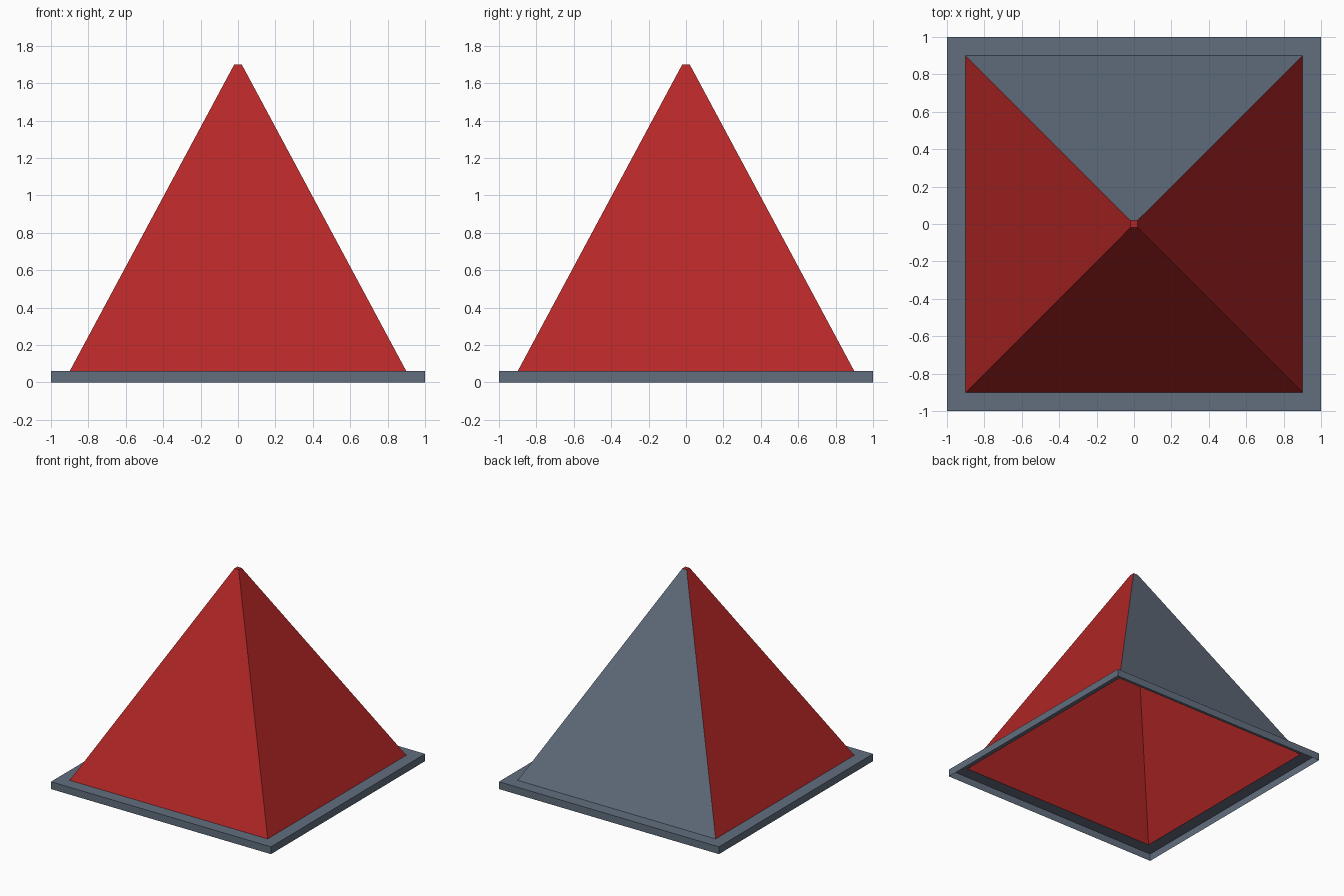
import bpy, bmesh

if "Cube" in bpy.data.objects:
    bpy.data.objects.remove(bpy.data.objects["Cube"])


def material(name, rgb):
    m = bpy.data.materials.new(name)
    m.diffuse_color = (*rgb, 1)
    m.use_nodes = True
    m.node_tree.nodes["Principled BSDF"].inputs["Base Color"].default_value = m.diffuse_color
    return m


red = material("red", (0.46, 0.02, 0.02))
grey = material("slate grey", (0.122, 0.156, 0.209))


def square(bm, half, z):
    """Ring of four vertices, starting at the front left corner."""
    return [bm.verts.new((x * half, y * half, z))
            for x, y in ((-1, -1), (1, -1), (1, 1), (-1, 1))]


def shell(name, rings, mats, cap=False):
    """Open shell joining square rings given as (half width, height)."""
    bm = bmesh.new()
    loops = [square(bm, h, z) for h, z in rings]
    for a, b in zip(loops, loops[1:]):
        for i in range(4):
            j = (i + 1) % 4
            bm.faces.new((a[i], a[j], b[j], b[i]))
    if cap:
        bm.faces.new(loops[-1])
    bm.normal_update()
    # The second material, if any, goes on the face looking backwards
    for f in bm.faces:
        f.material_index = int(len(mats) > 1 and f.normal.y > 0.5)
    mesh = bpy.data.meshes.new(name)
    bm.to_mesh(mesh)
    bm.free()
    for m in mats:
        mesh.materials.append(m)
    ob = bpy.data.objects.new(name, mesh)
    bpy.context.collection.objects.link(ob)
    return ob


# Base: outer walls and top ledge, open underneath
shell("base_rim", [(1.0, 0), (1.0, 0.06), (0.9, 0.06)], [grey])

# Hollow pyramid with a tiny flat tip, red with a grey back
shell("pyramid", [(0.9, 0.06), (0.02, 1.7)], [red, grey], cap=True)
